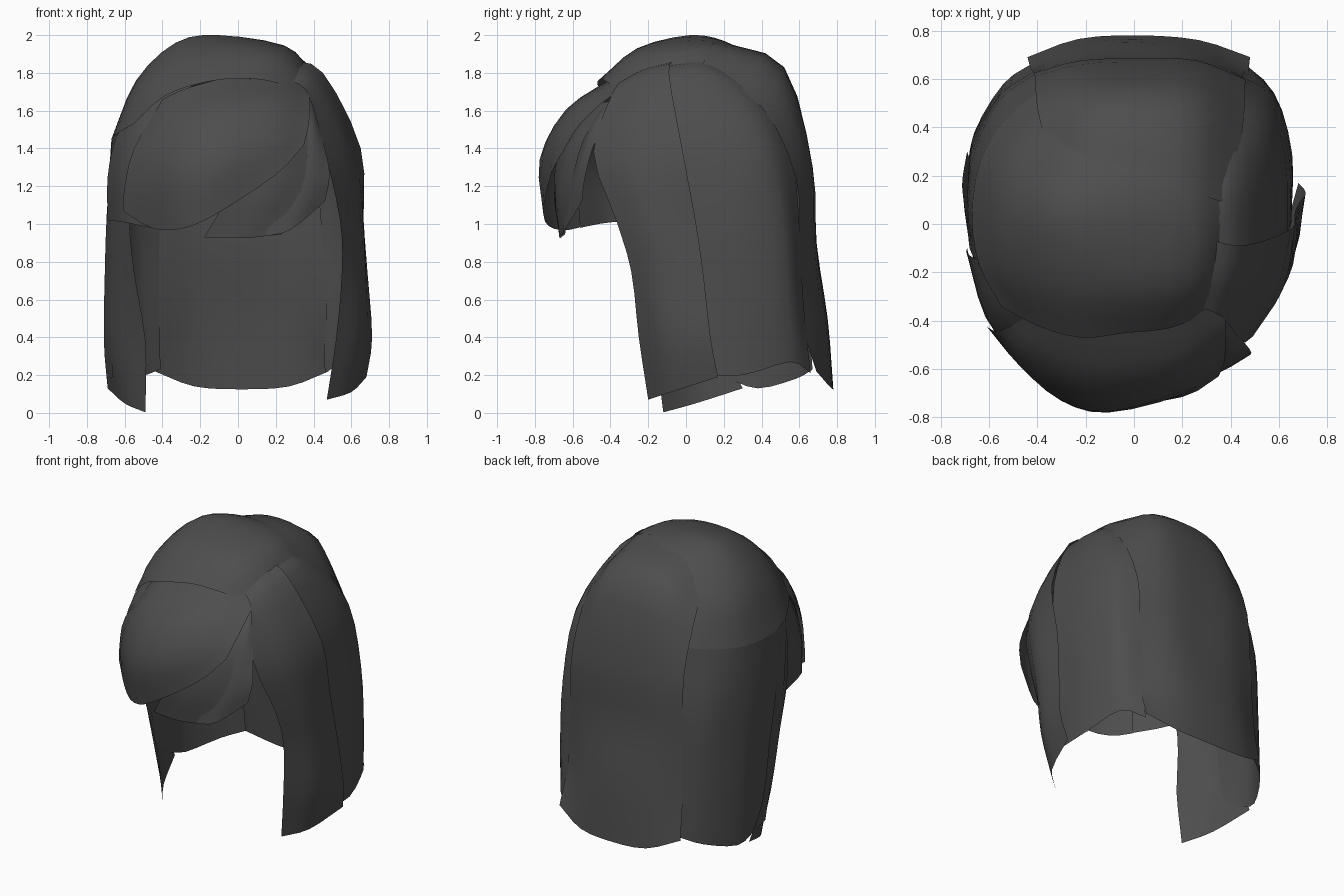
import bpy, bmesh
from mathutils import Vector

hair = bpy.data.materials.new("charcoal hair")
hair.diffuse_color = (0.075, 0.075, 0.075, 1)
STEPS = 3


def smooth_line(pts):
    """Curve through the points, STEPS pieces per span."""
    p = [Vector(q) for q in pts]
    p = [2 * p[0] - p[1]] + p + [2 * p[-1] - p[-2]]
    out = []
    for i in range(1, len(p) - 2):
        a, b, c, d = p[i - 1:i + 3]
        for s in range(STEPS):
            t = s / STEPS
            out.append(0.5 * (2 * b + (c - a) * t + (2 * a - 5 * b + 4 * c - d) * t * t
                              + (3 * b - a - 3 * c + d) * t ** 3))
    return out + [p[-2]]


def sheet(name, strands):
    """Open smooth sheet lofted across guide strands."""
    rows = [smooth_line(s) for s in strands]
    cols = [smooth_line(c) for c in zip(*rows)]
    bm = bmesh.new()
    grid = [[bm.verts.new(v) for v in c] for c in cols]
    for a, b in zip(grid, grid[1:]):
        for i in range(len(a) - 1):
            bm.faces.new((a[i], a[i + 1], b[i + 1], b[i]))
    bm.normal_update()
    centre = Vector((0, 0, 0.9))
    if sum(f.normal.dot(f.calc_center_median() - centre) for f in bm.faces) < 0:
        bmesh.ops.reverse_faces(bm, faces=bm.faces[:])
    for f in bm.faces:
        f.smooth = True
    me = bpy.data.meshes.new(name)
    bm.to_mesh(me)
    bm.free()
    me.materials.append(hair)
    ob = bpy.data.objects.new(name, me)
    bpy.context.collection.objects.link(ob)


# Crown, swept from the parting on the right over to the left side
crown = [
    [(.32, -.36, 1.71), (.15, -.43, 1.76), (-.03, -.45, 1.77), (-.22, -.47, 1.74), (-.40, -.42, 1.67), (-.55, -.34, 1.53)],
    [(.37, -.25, 1.75), (.22, -.26, 1.89), (-.05, -.26, 1.93), (-.30, -.26, 1.88), (-.51, -.22, 1.72), (-.64, -.17, 1.48)],
    [(.38, -.08, 1.81), (.25, -.03, 1.94), (-.10, .02, 2.0), (-.33, .02, 1.96), (-.54, .02, 1.76), (-.67, .03, 1.45)],
    [(.38, .08, 1.83), (.22, .16, 1.94), (-.10, .20, 1.97), (-.33, .22, 1.90), (-.53, .24, 1.71), (-.635, .26, 1.45)],
    [(.36, .20, 1.80), (.20, .26, 1.89), (0, .32, 1.90), (-.20, .36, 1.86), (-.40, .40, 1.71), (-.53, .43, 1.46)],
    [(.33, .28, 1.76), (.18, .36, 1.83), (0, .42, 1.83), (-.15, .46, 1.77), (-.29, .51, 1.65), (-.38, .56, 1.48)],
]
sheet("crown", crown)

# Left side, continuing the crown to the hem
sheet("left_side", [
    [crown[1][-1], (-.68, -.10, 1.1), (-.68, 0, .65), (-.66, .08, .19)],
    [crown[2][-1], (-.69, .10, 1.1), (-.68, .17, .65), (-.68, .22, .18)],
    [crown[3][-1], (-.66, .30, 1.1), (-.67, .34, .65), (-.66, .38, .13)],
    [crown[4][-1], (-.56, .51, 1.1), (-.55, .55, .65), (-.54, .58, .18)],
    [crown[5][-1], (-.41, .62, 1.1), (-.42, .64, .65), (-.41, .67, .23)],
])

# Broad back panel
sheet("back_panel", [
    [(-.36, .32, 1.80), (-.40, .48, 1.64), (-.41, .61, 1.3), (-.42, .63, .9), (-.43, .65, .5), (-.44, .69, .22)],
    [(-.20, .24, 1.93), (-.22, .52, 1.78), (-.22, .66, 1.3), (-.22, .685, .9), (-.23, .73, .5), (-.23, .765, .14)],
    [(.02, .18, 1.965), (.02, .52, 1.83), (.02, .67, 1.3), (.02, .69, .9), (.02, .75, .5), (.02, .78, .125)],
    [(.24, .13, 1.94), (.26, .50, 1.79), (.26, .66, 1.3), (.26, .68, .9), (.27, .72, .5), (.27, .76, .14)],
    [(.40, .08, 1.82), (.45, .40, 1.62), (.46, .58, 1.25), (.46, .60, .9), (.47, .61, .5), (.48, .69, .22)],
])

# Right side panel, tucked under the crown
sheet("right_side", [
    [(.28, -.12, 1.85), (.44, -.12, 1.79), (.61, -.05, 1.43), (.65, 0, 1.0), (.64, .03, .6), (.63, .04, .20)],
    [(.26, .08, 1.88), (.43, .10, 1.80), (.60, .24, 1.43), (.65, .28, 1.0), (.65, .30, .6), (.64, .30, .20)],
    [(.24, .20, 1.83), (.41, .30, 1.73), (.54, .44, 1.43), (.58, .51, 1.0), (.58, .54, .6), (.57, .55, .27)],
    [(.18, .36, 1.76), (.29, .46, 1.68), (.39, .56, 1.4), (.44, .60, 1.0), (.45, .62, .6), (.46, .66, .21)],
])

# Front locks hanging on each side of the face
sheet("right_front_lock", [
    [(.22, -.33, 1.75), (.36, -.38, 1.71), (.46, -.49, 1.38), (.54, -.37, 1.02), (.55, -.29, .75), (.52, -.25, .4), (.47, -.20, .07)],
    [(.24, -.22, 1.83), (.41, -.24, 1.77), (.59, -.28, 1.38), (.65, -.19, 1.02), (.66, -.14, .75), (.66, -.11, .4), (.60, -.08, .11)],
    [(.27, -.05, 1.87), (.45, -.09, 1.80), (.65, -.02, 1.40), (.665, .05, 1.02), (.685, .09, .75), (.71, .13, .4), (.68, .17, .19)],
])
sheet("left_front_lock", [
    [(-.50, -.42, 1.4), (-.57, -.30, 1.05), (-.55, -.23, .75), (-.49, -.17, .38), (-.49, -.12, .003)],
    [(-.62, -.25, 1.4), (-.665, -.14, 1.05), (-.665, -.07, .75), (-.65, 0, .38), (-.60, .05, .05)],
    [(-.67, -.05, 1.4), (-.695, .02, 1.05), (-.705, .10, .75), (-.71, .18, .38), (-.69, .30, .13)],
])

# Fringe: main swoop, left layer and two small locks on the right
sheet("main_fringe", [
    [(.36, -.30, 1.73), (.38, -.42, 1.66), (.375, -.56, 1.53), (.35, -.63, 1.42)],
    [(.20, -.38, 1.76), (.20, -.58, 1.63), (.20, -.69, 1.45), (.20, -.715, 1.26)],
    [(-.05, -.40, 1.77), (-.07, -.64, 1.60), (-.10, -.775, 1.34), (-.12, -.755, 1.05)],
    [(-.20, -.42, 1.74), (-.27, -.62, 1.55), (-.30, -.73, 1.28), (-.30, -.70, .975)],
    [(-.32, -.40, 1.70), (-.42, -.54, 1.50), (-.47, -.59, 1.25), (-.46, -.57, .98)],
    [(-.40, -.36, 1.66), (-.55, -.44, 1.40), (-.60, -.43, 1.20), (-.61, -.42, 1.07)],
])
sheet("left_fringe", [
    [(-.15, -.40, 1.74), (-.38, -.52, 1.5), (-.46, -.575, 1.25), (-.46, -.56, .98)],
    [(-.36, -.33, 1.72), (-.55, -.35, 1.5), (-.61, -.38, 1.25), (-.61, -.39, 1.01)],
    [(-.50, -.18, 1.71), (-.64, -.15, 1.47), (-.69, -.12, 1.25), (-.69, -.10, 1.02)],
])
sheet("middle_fringe_lock", [
    [(.12, -.52, 1.62), (.05, -.67, 1.38), (-.05, -.70, 1.15), (-.18, -.66, .93)],
    [(.26, -.46, 1.64), (.25, -.62, 1.42), (.17, -.68, 1.15), (.02, -.67, .925)],
    [(.35, -.40, 1.65), (.37, -.54, 1.45), (.34, -.61, 1.18), (.23, -.64, .945)],
])
sheet("right_fringe_lock", [
    [(.28, -.33, 1.73), (.33, -.50, 1.54), (.28, -.62, 1.22), (.14, -.66, .935)],
    [(.34, -.32, 1.73), (.40, -.49, 1.52), (.39, -.59, 1.22), (.28, -.64, .97)],
    [(.38, -.28, 1.74), (.44, -.46, 1.48), (.485, -.53, 1.27), (.46, -.55, 1.12)],
])
